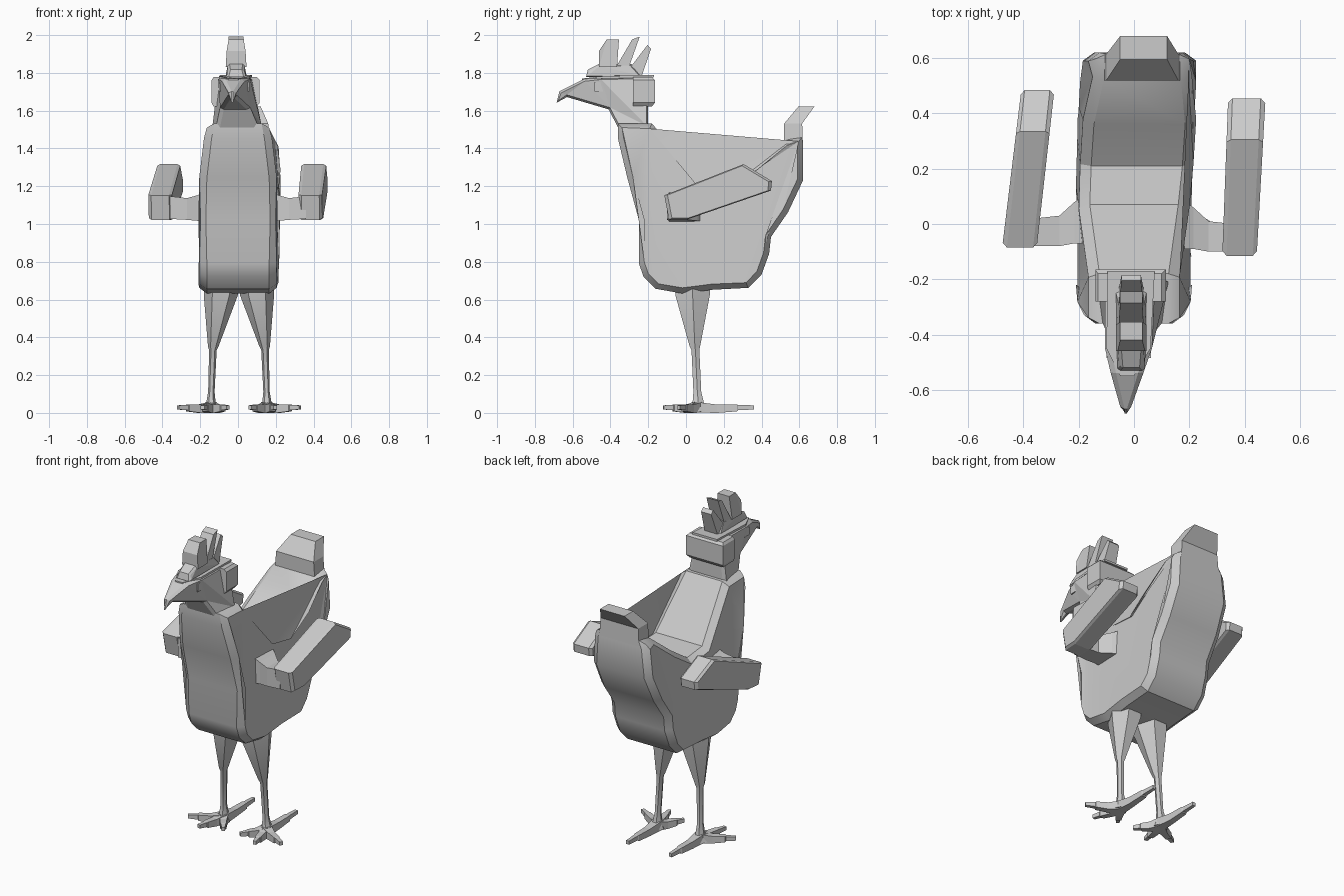
import bpy, bmesh, math
from mathutils import Vector

grey = bpy.data.materials.new("plain grey")
grey.diffuse_color = (0.6, 0.6, 0.6, 1)


def finish(name, bm, angle=0):
    bmesh.ops.recalc_face_normals(bm, faces=bm.faces)
    me = bpy.data.meshes.new(name)
    bm.to_mesh(me)
    bm.free()
    me.materials.append(grey)
    ob = bpy.data.objects.new(name, me)
    bpy.context.collection.objects.link(ob)
    if angle:
        bpy.ops.object.select_all(action='DESELECT')
        ob.select_set(True)
        bpy.context.view_layer.objects.active = ob
        bpy.ops.object.shade_smooth_by_angle(angle=math.radians(angle))
    return ob


def plate(name, pts, inset=0.0, drop=0.0, angle=0):
    """Side profile of (y, z, half width, centre x), with a chamfered rim."""
    bm = bmesh.new()
    n = len(pts)
    p2 = [Vector(p[:2]) for p in pts]
    area = sum(p2[i].x * p2[(i + 1) % n].y - p2[(i + 1) % n].x * p2[i].y for i in range(n))
    sign = 1 if area > 0 else -1
    inner = []
    for i in range(n):
        a = (p2[i] - p2[i - 1]).normalized()
        b = (p2[(i + 1) % n] - p2[i]).normalized()
        m = Vector((-(a + b).y, (a + b).x)).normalized() * sign
        inner.append(p2[i] + m * inset)
    rings = []
    layout = [(-1, inner, 0), (-1, p2, drop), (1, p2, drop), (1, inner, 0)]
    if not inset:
        layout = layout[1:3]
    for s, line, d in layout:
        rings.append([bm.verts.new((p[3] + s * max(p[2] - d, 0.004), q.x, q.y))
                      for p, q in zip(pts, line)])
    for r, t in zip(rings, rings[1:]):
        for i in range(n):
            j = (i + 1) % n
            bm.faces.new((r[i], r[j], t[j], t[i]))
    caps = [bm.faces.new(rings[0]), bm.faces.new(rings[-1])]
    bmesh.ops.triangulate(bm, faces=caps)
    return finish(name, bm, angle)


def loft(name, rings, angle=0):
    """Skin over rings of equal point count, closed at both ends."""
    bm = bmesh.new()
    rows = [[bm.verts.new(p) for p in r] for r in rings]
    n = len(rows[0])
    for a, b in zip(rows, rows[1:]):
        for i in range(n):
            j = (i + 1) % n
            bm.faces.new((a[i], a[j], b[j], b[i]))
    bm.faces.new(rows[0])
    bm.faces.new(rows[-1])
    return finish(name, bm, angle)


def rect(x0, x1, y0, y1, z):
    return [(x0, y0, z), (x1, y0, z), (x1, y1, z), (x0, y1, z)]


# body: breast, belly, rump and saddle in one profile
plate("body", [
    (-0.36, 1.54, 0.165, 0), (-0.36, 1.46, 0.18, 0), (-0.31, 1.25, 0.205, 0),
    (-0.25, 1.03, 0.21, 0), (-0.25, 0.80, 0.205, 0), (-0.225, 0.73, 0.205, 0),
    (-0.16, 0.665, 0.205, 0), (-0.02, 0.64, 0.205, 0), (0.14, 0.66, 0.21, 0),
    (0.33, 0.67, 0.21, 0.005), (0.40, 0.74, 0.21, 0.005), (0.44, 0.85, 0.21, 0.01),
    (0.45, 0.94, 0.21, 0.01), (0.54, 1.07, 0.21, 0.015), (0.62, 1.24, 0.205, 0.02),
    (0.62, 1.42, 0.19, 0.025), (0.615, 1.47, 0.17, 0.03), (0.52, 1.45, 0.18, 0.03),
    (0.36, 1.32, 0.205, 0.02), (0.21, 1.22, 0.205, 0.01), (0.07, 1.24, 0.2, 0),
    (-0.18, 1.54, 0.165, 0)], 0.03, 0.04, 32)

# tail: upright root and swept tip
loft("tail", [rect(-0.11, 0.17, 0.52, 0.62, 1.40), rect(-0.10, 0.16, 0.52, 0.615, 1.54),
              rect(-0.05, 0.12, 0.595, 0.68, 1.63)])

# head and hooked beak
plate("head", [
    (-0.685, 1.65, 0.006, -0.03), (-0.67, 1.71, 0.02, -0.03), (-0.54, 1.775, 0.06, -0.025),
    (-0.45, 1.785, 0.085, -0.02), (-0.20, 1.785, 0.09, -0.015), (-0.20, 1.52, 0.13, -0.005),
    (-0.36, 1.52, 0.11, -0.005), (-0.41, 1.615, 0.08, -0.015), (-0.63, 1.68, 0.022, -0.03)],
    0.012, 0.02)
loft("head_back_block", [rect(-0.13, 0.10, -0.28, -0.18, 1.63),
                         rect(-0.14, 0.115, -0.28, -0.165, 1.65),
                         rect(-0.14, 0.115, -0.28, -0.165, 1.77),
                         rect(-0.13, 0.10, -0.28, -0.18, 1.785)])
loft("brow", [[(-0.05, -0.55, z - 0.012), (0.0, -0.55, z - 0.012), (0.06, -0.45, z),
               (0.075, -0.17, z + 0.008), (-0.095, -0.17, z + 0.008), (-0.10, -0.45, z)]
              for z in (1.777, 1.79)])
for side, x in (("left", -0.096), ("right", 0.058)):
    loft(side + "_eye", [rect(x - 0.004, x + 0.004, -0.485, -0.44, z) for z in (1.71, 1.76)])

# comb: base and three teeth
X = -0.01
plate("comb_base", [(-0.53, 1.785, 0.05, X), (-0.52, 1.825, 0.04, X), (-0.46, 1.855, 0.045, X),
                    (-0.29, 1.855, 0.045, X), (-0.24, 1.79, 0.055, X)], 0.01, 0.01)
plate("comb_front_tooth", [(-0.46, 1.84, 0.055, X), (-0.46, 1.925, 0.05, X),
                           (-0.42, 1.985, 0.04, X), (-0.355, 1.985, 0.04, X),
                           (-0.365, 1.84, 0.055, X)])
plate("comb_middle_tooth", [(-0.37, 1.84, 0.045, X), (-0.285, 1.985, 0.04, X),
                            (-0.245, 2.0, 0.04, X), (-0.305, 1.83, 0.045, X)])
plate("comb_rear_tooth", [(-0.30, 1.83, 0.045, X), (-0.205, 1.955, 0.035, X),
                          (-0.185, 1.935, 0.035, X), (-0.235, 1.79, 0.045, X)])


# wings: slab leaning back and up, joined by a short arm
def wing(name, xf, xr, dy):
    profile = [(-0.115, 1.16), (-0.09, 1.03), (0.0, 1.03), (0.45, 1.185),
               (0.455, 1.235), (0.305, 1.325)]
    rings = []
    for k in (0, 0.12, 0.88, 1):
        ring = []
        for y, z in profile:
            t = (y + 0.115) / 0.57
            a, b = xf[0] + (xr[0] - xf[0]) * t, xf[1] + (xr[1] - xf[1]) * t
            # chamfer toward the slab centre line on its two broad faces
            s = 0.94 if k in (0, 1) else 1
            cy, cz = 0.17, 1.18
            ring.append((a + (b - a) * k, cy + (y - cy) * s + dy, cz + (z - cz) * s))
        rings.append(ring)
    loft(name, rings)


wing("right_wing", (0.32, 0.445), (0.34, 0.475), 0)
wing("left_wing", (-0.35, -0.475), (-0.29, -0.41), 0.03)
for side, s, dy in (("right", 1, 0), ("left", -1, 0.02)):
    def arm_ring(x, y0, y1, z0, z1):
        return [(s * x, y0 + dy, z0), (s * x, y1 + dy, z0), (s * x, y1 + dy, z1), (s * x, y0 + dy, z1)]
    loft(side + "_wing_arm", [arm_ring(0.17, -0.09, 0.09, 1.02, 1.18),
                              arm_ring(0.215, -0.09, 0.06, 1.025, 1.16),
                              arm_ring(0.27, -0.10, 0.01, 1.03, 1.145),
                              arm_ring(0.36, -0.10, 0.0, 1.035, 1.155)])


# legs: hexagonal thigh tapering into a thin shin
def oval(cx, cy, rx, ry, z, n=6):
    return [(cx + rx * math.cos(math.tau * i / n), cy + ry * math.sin(math.tau * i / n), z)
            for i in range(n)]


for side, s, off in (("right", 1, 0.006), ("left", -1, -0.004)):
    def leg(c, cy, rx, ry, z):
        return oval(s * (c + off), cy, rx, ry, z)
    loft(side + "_leg", [leg(0.09, 0.035, 0.095, 0.11, 0.70), leg(0.095, 0.035, 0.09, 0.105, 0.63),
                         leg(0.135, 0.047, 0.028, 0.032, 0.36), leg(0.137, 0.05, 0.02, 0.024, 0.34),
                         leg(0.145, 0.06, 0.017, 0.024, 0.12), leg(0.147, 0.065, 0.025, 0.035, 0.06),
                         leg(0.15, 0.06, 0.045, 0.05, 0.015)], 35)
    # toes: one long behind, three fanned forward
    root = Vector((s * (0.147 + off), 0.06, 0))
    for label, dx, dy in (("hind", 0.0, 0.30), ("outer", 0.175, -0.10),
                          ("middle", 0.045, -0.18), ("inner", -0.09, -0.13)):
        d = Vector((s * dx, dy, 0))
        side_v = Vector((-d.y, d.x, 0)).normalized()
        rings = []
        for t, w, z0, z1 in ((0, 0.03, 0.01, 0.065), (0.35, 0.02, 0.008, 0.052),
                             (0.7, 0.017, 0.016, 0.052), (0.72, 0.013, 0.022, 0.05),
                             (1, 0.01, 0.026, 0.048)):
            c = root + d * t
            rings.append([c + side_v * u * w + Vector((0, 0, z))
                          for u, z in ((-1, z0), (1, z0), (1, z1), (-1, z1))])
        loft(f"{side}_{label}_toe", rings)

# settle everything on the ground
low = min(v.co.z for o in bpy.data.objects for v in o.data.vertices)
for o in bpy.data.objects:
    for v in o.data.vertices:
        v.co.z -= low
